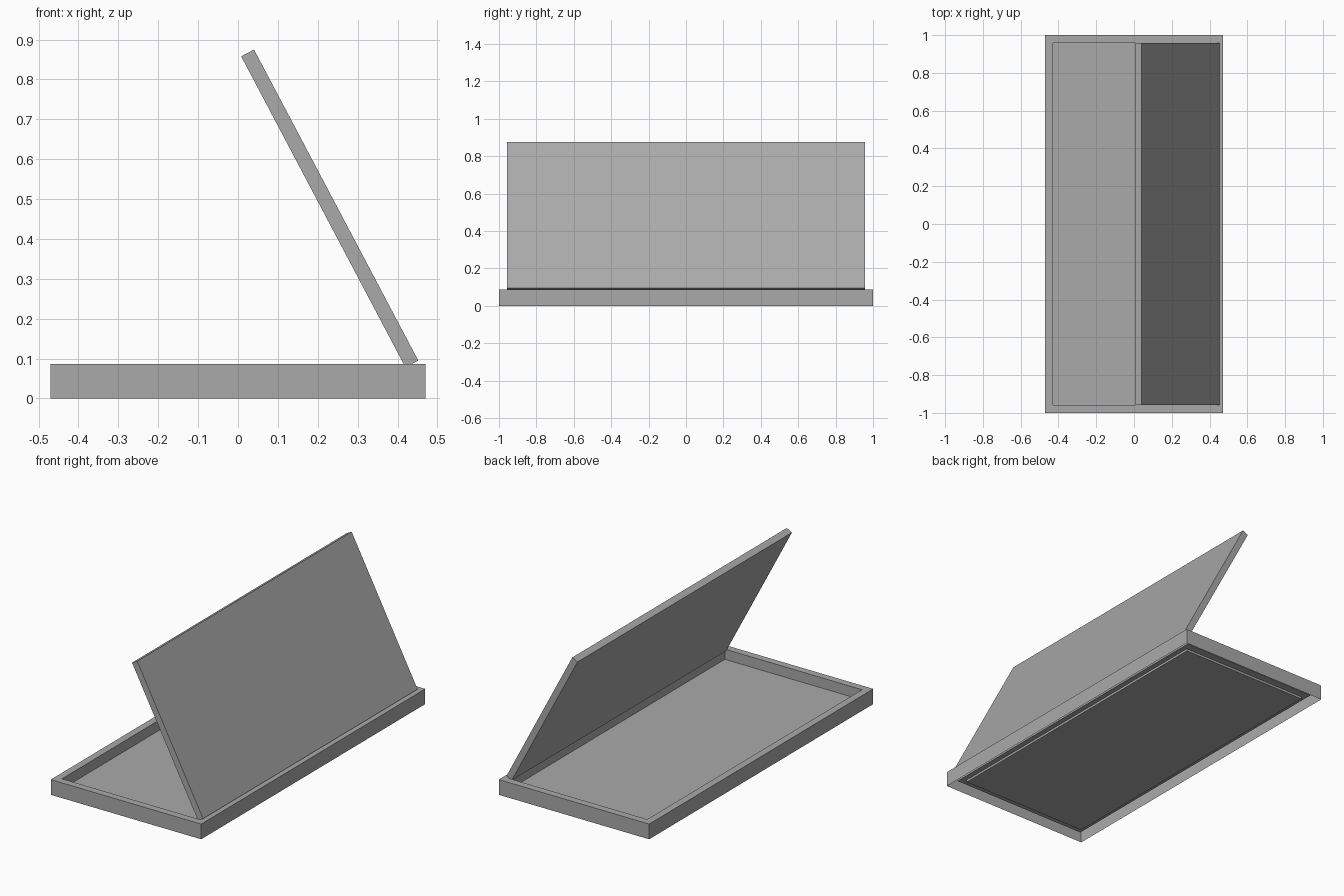
import bpy
import bmesh
import math
from mathutils import Matrix, Vector

cube = bpy.data.objects.get("Cube")
if cube:
    bpy.data.objects.remove(cube, do_unlink=True)

GREY = (0.4, 0.4, 0.4, 1.0)
grey = bpy.data.materials.new("mid_grey")
grey.use_nodes = True
grey.diffuse_color = GREY
grey.node_tree.nodes["Principled BSDF"].inputs["Base Color"].default_value = GREY


def finish(name, bm):
    mesh = bpy.data.meshes.new(name)
    bm.to_mesh(mesh)
    bm.free()
    mesh.materials.append(grey)
    obj = bpy.data.objects.new(name, mesh)
    bpy.context.collection.objects.link(obj)
    return obj


def box_bmesh(size, centre, tilt=0.0):
    bm = bmesh.new()
    place = (Matrix.Translation(centre) @ Matrix.Rotation(tilt, 4, "Y")
             @ Matrix.Diagonal(Vector(size).to_4d()))
    bmesh.ops.create_cube(bm, size=1.0, matrix=place)
    return bm


# Tray shell: a hollow box, open underneath, its top sunk inside a raised rim
HEIGHT, FLOOR = 0.086, 0.028
bm = box_bmesh((0.94, 2.0, HEIGHT), (0, 0, HEIGHT / 2))
bm.normal_update()
top = max(bm.faces, key=lambda f: f.normal.z)
bottom = min(bm.faces, key=lambda f: f.normal.z)
bmesh.ops.delete(bm, geom=[bottom], context="FACES_ONLY")
bmesh.ops.inset_region(bm, faces=[top], thickness=0.058)
well = bmesh.ops.extrude_discrete_faces(bm, faces=[top])["faces"]
bmesh.ops.translate(bm, verts=well[0].verts, vec=(0, 0, FLOOR - HEIGHT))
bmesh.ops.recalc_face_normals(bm, faces=bm.faces)
bm.normal_update()
if sum(f.normal.z * f.calc_area() for f in bm.faces) < 0:
    bmesh.ops.reverse_faces(bm, faces=bm.faces)
finish("tray_shell", bm)

# Floor panel fixed below the sunken floor
finish("floor_panel", box_bmesh((0.8, 1.835, 0.013), (0, 0, 0.0205)))

# Open lid leaning over the tray
finish("lid", box_bmesh((0.0365, 1.915, 0.882), (0.23, 0, 0.4765),
                        -math.atan2(0.412, 0.78)))
